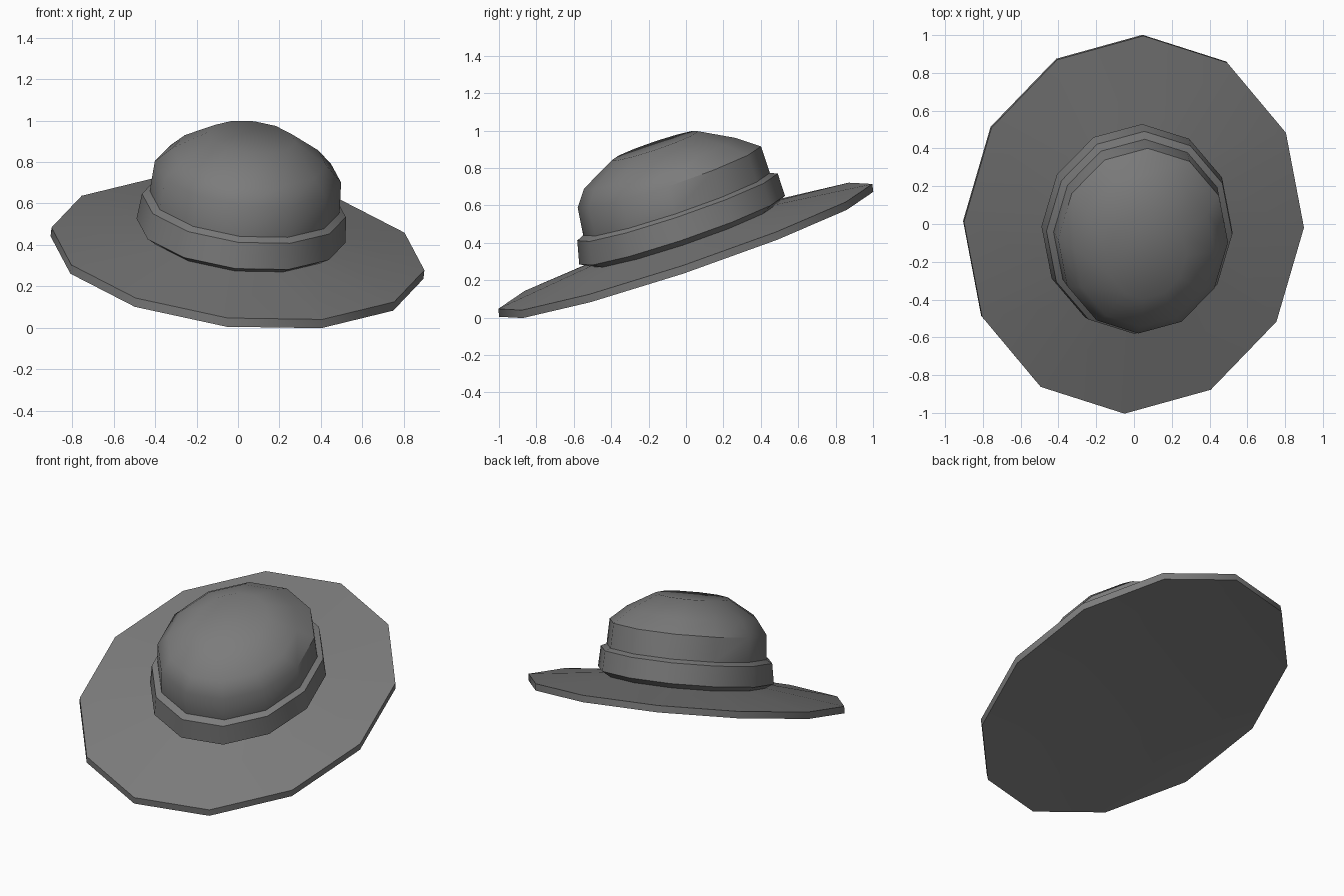
import bpy, bmesh, math
from mathutils import Vector

if "Cube" in bpy.data.objects:
    bpy.data.objects.remove(bpy.data.objects["Cube"])

# Tilted frame of the hat: side axis, depth axis (elliptical plan) and height axis
SIDE = Vector((0.9, -0.015, -0.103))
DEPTH = Vector((0.05, 1.0, 0.334))
UP = SIDE.cross(DEPTH).normalized()
ORIGIN = Vector((0, 0, 0.382))
SIDES = 12

grey = bpy.data.materials.new("dark_grey")
grey.diffuse_color = (0.2, 0.2, 0.2, 1)
grey.use_nodes = True
grey.node_tree.nodes["Principled BSDF"].inputs["Base Color"].default_value = grey.diffuse_color


def lathe(name, profile, wide=1.0, shift=0.0, cap_bottom=False, cap_top=False):
    """Stack 12-sided rings of (radius, height, depth shift)."""
    bm = bmesh.new()
    rings = []
    for r, h, c in profile:
        ring = []
        for i in range(SIDES):
            t = 2 * math.pi * i / SIDES
            p = (ORIGIN + SIDE * (r * wide * math.cos(t) + shift)
                 + DEPTH * (r * math.sin(t) + c) + UP * h)
            ring.append(bm.verts.new(p))
        rings.append(ring)
    for a, b in zip(rings, rings[1:]):
        for i in range(SIDES):
            j = (i + 1) % SIDES
            bm.faces.new((a[i], a[j], b[j], b[i]))
    if cap_bottom:
        bm.faces.new(rings[0][::-1])
    if cap_top:
        bm.faces.new(rings[-1])
    mesh = bpy.data.meshes.new(name)
    bm.to_mesh(mesh)
    bm.free()
    mesh.materials.append(grey)
    obj = bpy.data.objects.new(name, mesh)
    bpy.context.collection.objects.link(obj)
    bpy.ops.object.select_all(action='DESELECT')
    obj.select_set(True)
    bpy.context.view_layer.objects.active = obj
    bpy.ops.object.shade_smooth_by_angle(angle=math.radians(38))
    return obj


# Wide brim: gently dished underside, top rising gently to the crown
lathe("brim", [(0.46, 0.02, 0), (1, -0.042, -0.012), (1, 0, -0.004), (0.46, 0.064, 0)],
      cap_bottom=True)

# Hat band with an undercut lower edge
lathe("band", [(0.49, 0.055, 0.005), (0.550, 0.09, 0.008),
               (0.536, 0.214, 0.023), (0.49, 0.236, 0.024)], wide=1.02, shift=0.006)

# Crown: near-straight wall, faceted dome and flat top
lathe("crown", [(0.50, 0.2, 0.022), (0.499, 0.236, 0.024), (0.49, 0.382, 0.033),
                (0.405, 0.468, 0.010), (0.23, 0.566, 0.016)],
      wide=1.02, shift=0.008, cap_top=True)
